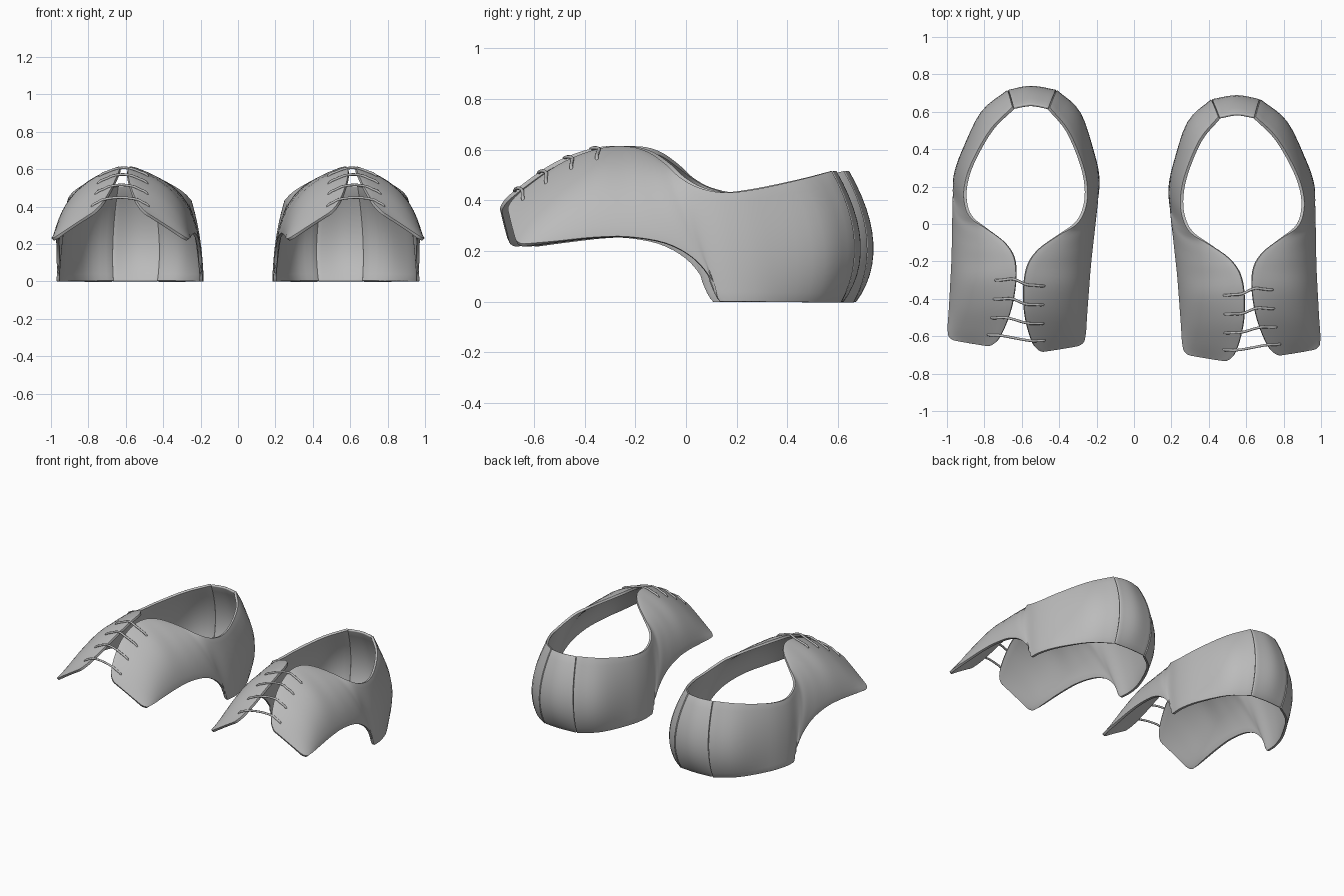
import bpy, bmesh, math
from mathutils import Vector

cube = bpy.data.objects.get("Cube")
if cube:
    bpy.data.objects.remove(cube, do_unlink=True)

leather = bpy.data.materials.new("grey leather")
leather.use_nodes = True
GREY = (0.5, 0.5, 0.5, 1)
leather.diffuse_color = GREY
leather.node_tree.nodes["Principled BSDF"].inputs["Base Color"].default_value = GREY

# Outer side panel from heel seam to toe: top edge, middle, bottom edge
PANEL = [
    ((.645, .57, .512), (.672, .658, .24), (.67, .605, 0)),
    ((.76, .455, .48), (.81, .54, .23), (.80, .51, 0)),
    ((.86, .28, .442), (.908, .32, .22), (.91, .34, 0)),
    ((.90, .15, .428), (.942, .18, .22), (.954, .22, 0)),
    ((.897, .05, .448), (.942, .08, .24), (.961, .135, 0)),
    ((.863, -.02, .485), (.935, .01, .32), (.962, .1, .085)),
    ((.78, -.08, .535), (.912, -.06, .40), (.963, .03, .17)),
    ((.69, -.15, .583), (.882, -.16, .45), (.965, -.08, .23)),
    ((.64, -.23, .605), (.865, -.25, .468), (.968, -.23, .255)),
    ((.63, -.34, .597), (.862, -.36, .468), (.975, -.37, .252)),
    ((.65, -.48, .545), (.868, -.49, .42), (.983, -.51, .237)),
    ((.69, -.60, .465), (.868, -.60, .36), (.99, -.60, .227)),
    ((.745, -.705, .38), (.87, -.685, .30), (.988, -.665, .22)),
]
PANEL = [[Vector(p) for p in row] for row in PANEL]
LAST = len(PANEL) - 1


def inner(p):
    """Reflect an outer side point to the inner side, which sits further forward."""
    return Vector((1.175 - .13 * p.y - p.x, p.y - .03 * min(1, max(0, 1.2 - 2 * p.y)), p.z))


def loft(rows, u, v):
    """Smooth through the rows along u, parabola from bottom to top along v."""
    n = len(rows) - 1
    i = min(int(u), n - 1)
    t = u - i
    out = []
    for k in range(3):
        b, c = rows[i][k], rows[i + 1][k]
        a = rows[i - 1][k] if i else 2 * b - c
        d = rows[i + 2][k] if i + 2 <= n else 2 * c - b
        p = b + t / 2 * (c - a + t * (2 * a - 5 * b + 4 * c - d
                                      + t * (3 * (b - c) + d - a)))
        p.z = max(p.z, 0)
        out.append(p)
    top, mid, low = out
    return low * (1 - v) * (1 - 2 * v) + mid * 4 * v * (1 - v) + top * v * (2 * v - 1)


RADIUS = .45


def side_point(u, v):
    """Side panel with rounded corners at the toe."""
    d = u - (LAST - RADIUS)
    if d > 0:
        inset = .14 * (1 - math.sqrt(max(0, 1 - (d / RADIUS) ** 2)))
        v = .5 + (v - .5) * (1 - 2 * inset)
    return loft(PANEL, u, v)


def sheet(name, func, us, nv):
    """Thick leather sheet with softened rims."""
    bm = bmesh.new()
    grid = [[bm.verts.new(func(u, j / nv)) for j in range(nv + 1)] for u in us]
    for a, b in zip(grid, grid[1:]):
        for j in range(nv):
            bm.faces.new((a[j], b[j], b[j + 1], a[j + 1]))
    bmesh.ops.recalc_face_normals(bm, faces=bm.faces)
    mesh = bpy.data.meshes.new(name)
    bm.to_mesh(mesh)
    bm.free()
    mesh.materials.append(leather)
    obj = bpy.data.objects.new(name, mesh)
    bpy.context.collection.objects.link(obj)
    solid = obj.modifiers.new("thickness", 'SOLIDIFY')
    solid.thickness, solid.offset = .016, 0
    rim = obj.modifiers.new("soft rim", 'BEVEL')
    rim.width, rim.segments = .006, 3
    rim.limit_method, rim.angle_limit = 'ANGLE', math.radians(50)
    bpy.ops.object.select_all(action='DESELECT')
    obj.select_set(True)
    bpy.context.view_layer.objects.active = obj
    bpy.ops.object.shade_smooth_by_angle(angle=math.radians(40))


def lace(name, points):
    """Round cord through the given points."""
    curve = bpy.data.curves.new(name, 'CURVE')
    curve.dimensions = '3D'
    curve.bevel_depth, curve.bevel_resolution = .007, 2
    curve.use_fill_caps = True
    curve.resolution_u = 6
    spline = curve.splines.new('BEZIER')
    spline.bezier_points.add(len(points) - 1)
    for bez, p in zip(spline.bezier_points, points):
        bez.co = p
        bez.handle_left_type = bez.handle_right_type = 'AUTO'
    curve.materials.append(leather)
    bpy.context.collection.objects.link(bpy.data.objects.new(name, curve))


# Heel counter spans the two seams at the back
heel_mid = [Vector(p) for p in ((.55, .585, .514), (.55, .681, .23), (.55, .612, 0))]
HEEL = [PANEL[0], heel_mid, [inner(p) for p in PANEL[0]]]


def shoe(label, sx, dy):
    def place(p):
        return Vector((sx * p.x, p.y + dy, p.z))

    # Side panels; closer samples make the rounded toe corners
    us = [i / 4 for i in range(4 * LAST - 1)]
    us += [LAST - RADIUS * (1 - math.sin(k * math.pi / 12)) for k in range(1, 7)]
    sheet(label + "_outer_panel", lambda u, v: place(side_point(u, v)), us, 12)
    sheet(label + "_inner_panel", lambda u, v: place(inner(side_point(u, v))), us, 12)

    # Heel counter, with a narrow gap at each seam
    sheet(label + "_heel_counter", lambda u, v: place(loft(HEEL, u, v)),
          [.015 + 1.97 * i / 10 for i in range(11)], 12)

    # Laces bridge the gap between the two flaps
    lift = Vector((0, -.003, .011))
    for n, u in enumerate((9.0, 9.75, 10.55, 11.4)):
        half = [side_point(u, v) + lift for v in (.81, .89, .97)]
        end = side_point(u, .79)
        path = [end] + half + [inner(p) for p in reversed(half)] + [inner(end)]
        lace(f"{label}_lace_{n + 1}", [place(p) for p in path])


shoe("left_shoe", 1, 0)
shoe("right_shoe", -1, .05)
